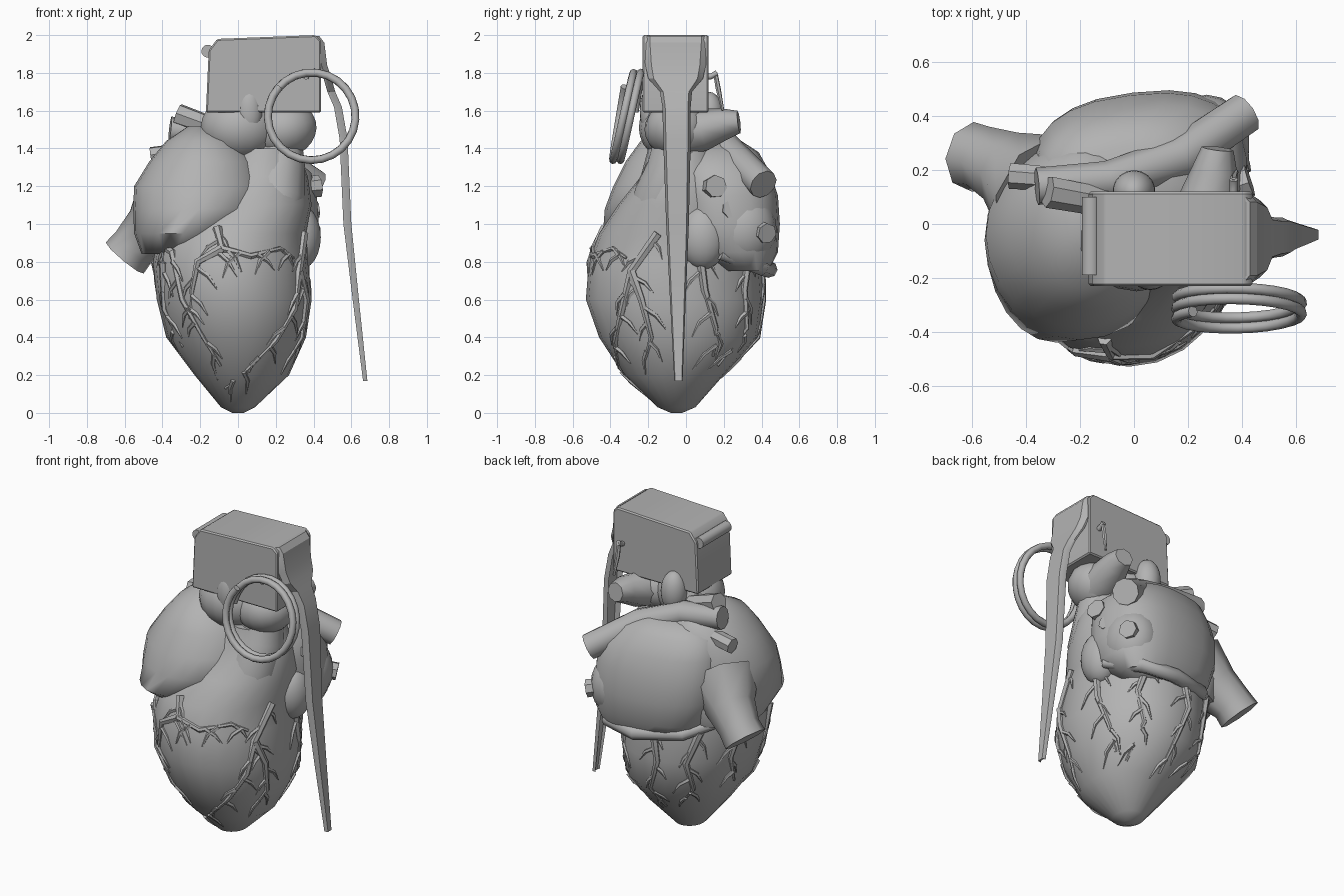
import bpy, bmesh, math, random
from mathutils import Vector, Matrix

random.seed(4)
cube = bpy.data.objects.get("Cube")
if cube:
    bpy.data.objects.remove(cube, do_unlink=True)

grey = bpy.data.materials.new("plain grey")
grey.use_nodes = True
grey.diffuse_color = (0.45, 0.45, 0.45, 1)
grey.node_tree.nodes["Principled BSDF"].inputs["Base Color"].default_value = (0.45, 0.45, 0.45, 1)


def finish(name, bm, angle=40):
    bmesh.ops.recalc_face_normals(bm, faces=bm.faces)
    mesh = bpy.data.meshes.new(name)
    bm.to_mesh(mesh)
    bm.free()
    mesh.materials.append(grey)
    ob = bpy.data.objects.new(name, mesh)
    bpy.context.collection.objects.link(ob)
    bpy.ops.object.select_all(action="DESELECT")
    ob.select_set(True)
    bpy.context.view_layer.objects.active = ob
    bpy.ops.object.shade_smooth_by_angle(angle=math.radians(angle))
    return ob


def bridge(bm, loops):
    rings = [[bm.verts.new(p) for p in loop] for loop in loops]
    n = len(rings[0])
    for a, b in zip(rings, rings[1:]):
        for i in range(n):
            j = (i + 1) % n
            bm.faces.new((a[i], a[j], b[j], b[i]))
    bm.faces.new(rings[0][::-1])
    bm.faces.new(rings[-1])


def add_tube(bm, path, radii, sides=8):
    """Round tube along a path, one radius per point."""
    pts = [Vector(p) for p in path]
    loops, side = [], None
    for i, p in enumerate(pts):
        d = (pts[min(i + 1, len(pts) - 1)] - pts[max(i - 1, 0)]).normalized()
        if side is None:
            side = d.orthogonal()
        side = (side - d * side.dot(d)).normalized()
        up = d.cross(side)
        turn = [math.tau * k / sides for k in range(sides)]
        loops.append([p + radii[i] * (math.cos(t) * side + math.sin(t) * up) for t in turn])
    bridge(bm, loops)


def tube(name, path, radii, sides=8):
    bm = bmesh.new()
    add_tube(bm, path, radii, sides)
    return finish(name, bm, 50)


def blob(name, centre, size, tilt=0):
    bm = bmesh.new()
    m = Matrix.Translation(centre) @ Matrix.Rotation(math.radians(tilt), 4, "Y") @ Matrix.Diagonal((*size, 1))
    bmesh.ops.create_uvsphere(bm, u_segments=18, v_segments=12, radius=1, matrix=m)
    return finish(name, bm, 60)


def oval(row, deg, power=1, twist=0):
    """Point on a stacked oval; a power below 1 squares it off, twist turns it."""
    z, cx, cy, rx, ry = row
    t = math.radians(deg)
    c, s = math.cos(t), math.sin(t)
    p = Vector((rx * math.copysign(abs(c) ** power, c), ry * math.copysign(abs(s) ** power, s), 0))
    return Matrix.Rotation(math.radians(twist), 3, "Z") @ p + Vector((cx, cy, z))


def stack(name, rows, power=1, twist=0):
    bm = bmesh.new()
    bridge(bm, [[oval(row, k * 15, power, twist) for k in range(24)] for row in rows])
    return finish(name, bm, 60)


# Stacked ovals as z, centre x, centre y, radius x, radius y
BODY = [(0, 0, -.05, .03, .03), (.03, 0, -.05, .09, .1), (.2, .02, -.065, .25, .265),
        (.4, -.01, -.04, .37, .42), (.6, -.02, -.06, .41, .47), (.8, -.04, -.06, .41, .455),
        (.95, -.03, -.04, .39, .42), (1.1, .06, -.03, .33, .33), (1.25, .13, -.02, .24, .22),
        (1.4, .15, -.03, .16, .17)]
RIGHT_ATRIUM = [(.84, -.28, 0, .23, .29), (.95, -.29, -.06, .26, .38), (1.08, -.2, -.06, .355, .37),
                (1.2, -.2, -.04, .35, .345), (1.33, -.18, -.01, .29, .31), (1.44, -.18, .01, .2, .25),
                (1.52, -.2, .02, .06, .1)]
BACK_ATRIUM = [(.75, .07, .3, .27, .13), (.85, .05, .24, .36, .24), (1, .03, .21, .4, .28),
               (1.15, .02, .2, .4, .28), (1.27, .01, .17, .38, .27), (1.38, -.03, .16, .3, .22),
               (1.44, -.03, .17, .17, .12)]


def on_body(deg, z):
    """Point on the ventricle surface; 0 degrees is +x, -90 is the front."""
    for a, b in zip(BODY, BODY[1:]):
        if z <= b[0]:
            break
    f = (z - a[0]) / (b[0] - a[0])
    return oval([p + (q - p) * f for p, q in zip(a, b)], deg)


stack("ventricles", BODY)
stack("right_atrium", RIGHT_ATRIUM)
stack("back_atrium", BACK_ATRIUM, .8, 7)

# Coronary vessels: main stems with short random side twigs
STEMS = [[(-165, .9), (-140, .85), (-132, .6), (-118, .4), (-112, .25)],
         [(-105, .98), (-97, .87), (-75, .83), (-50, .87), (-35, .82)],
         [(-97, .87), (-115, .8), (-122, .65), (-128, .5)],
         [(-15, .95), (-30, .75), (-38, .55), (-55, .38), (-80, .24), (-115, .13)],
         [(-30, .75), (-22, .6), (-20, .4), (-30, .28)],
         [(15, .9), (20, .65), (28, .45), (35, .3)],
         [(60, .85), (52, .65), (58, .45), (48, .25)],
         [(90, .8), (98, .6), (90, .4), (96, .22)],
         [(130, .8), (122, .6), (130, .42), (118, .28)],
         [(165, .8), (158, .6), (168, .42)],
         [(-150, .8), (-158, .55), (-148, .35)]]
bm = bmesh.new()
for stem in STEMS:
    n = len(stem)
    add_tube(bm, [on_body(*s) for s in stem], [.026 - .018 * i / (n - 1) for i in range(n)], 6)
    for (a0, z0), (a1, z1) in zip(stem, stem[1:]):
        for f, way in ((.2, 1), (.6, -1)):
            a, z = a0 + (a1 - a0) * f, z0 + (z1 - z0) * f
            reach = way * random.uniform(8, 15)
            drop = random.uniform(.06, .11)
            twig = [(a, z), (a + reach * .6, max(z - drop * .5, .04)), (a + reach, max(z - drop * 1.3, .03))]
            add_tube(bm, [on_body(*s) for s in twig], [.014, .012, .003], 5)
finish("coronary_vessels", bm)

# Swellings around the base of the heart
blob("left_auricle", (.33, .09, .93), (.11, .13, .17))
blob("back_auricle", (.27, .3, .97), (.16, .18, .2))
blob("neck_front_bulb", (.01, -.06, 1.51), (.21, .19, .18))
blob("neck_side_bulb", (.24, -.05, 1.5), (.18, .17, .15), -15)
blob("front_lug", (.06, -.19, 1.6), (.07, .055, .13))
blob("back_lug", (0, .12, 1.57), (.08, .08, .13))

# Great vessels
tube("pulmonary_trunk", [(.16, -.16, .98), (.2, -.12, 1.15), (.22, -.07, 1.3), (.22, -.05, 1.45)],
     [.15, .16, .14, .12], 12)
tube("long_back_vessel", [(-.36, .14, 1.5), (-.1, .16, 1.47), (.16, .24, 1.37), (.41, .41, 1.21)],
     [.07, .075, .085, .08], 10)
tube("lower_vein", [(-.34, .12, 1.1), (-.46, .2, .97), (-.55, .24, .88), (-.6, .25, .82)],
     [.23, .15, .125, .13], 8)
tube("neck_branch", [(.25, -.04, 1.49), (.28, .1, 1.5), (.3, .2, 1.53), (.31, .28, 1.54)],
     [.14, .11, .085, .06], 8)
tube("coronary_sinus", [(-.4, .17, .86), (-.22, .35, .79), (.06, .44, .76), (.27, .4, .77), (.38, .18, .84)],
     [.03, .04, .045, .045, .03], 8)
STUBS = [((-.1, .08, 1.5), (-.32, .12, 1.58), .055), ((-.2, .16, 1.4), (-.46, .18, 1.36), .045),
         ((.25, .1, 1.18), (.43, .16, 1.2), .055), ((.28, .2, 1.06), (.42, .24, 1.08), .045),
         ((.28, .36, .98), (.41, .43, .95), .05)]
for i, (a, b, r) in enumerate(STUBS):
    tube(f"vessel_stub_{i + 1}", [a, b], [r, r * 1.1], 7)

# Fuse housing: side profile with chamfered top corners, drawn across its depth
HOUSING = [(-.17, 1.59), (-.155, 1.92), (-.11, 1.98), (.41, 2), (.44, 1.97), (.44, 1.59)]
bm = bmesh.new()
bridge(bm, [[(x, y, z) for x, z in HOUSING] for y in (-.23, .12)])
bmesh.ops.bevel(bm, geom=bm.edges[:], offset=.008, segments=1, affect="EDGES")
finish("fuse_housing", bm, 30)

# Hinge pin and its bracket
tube("hinge_pin", [(-.16, -.19, 1.915), (-.16, .1, 1.915)], [.034, .034], 14)
tube("hinge_bracket", [(-.13, -.1, 1.915), (-.13, .01, 1.915)], [.03, .03], 8)

# Safety lever: bent tapering strip with folded edges, as x, z, middle y, half width
LEVER = [(.43, 1.995, -.055, .17), (.457, 1.96, -.055, .17), (.472, 1.84, -.055, .16),
         (.495, 1.77, -.055, .145), (.515, 1.7, -.053, .085), (.55, 1.62, -.05, .075),
         (.58, 1.45, -.048, .073), (.6, 1, -.045, .06), (.64, .6, -.043, .042), (.685, .17, -.04, .022)]
bm = bmesh.new()
loops = []
for x, z, y, w in LEVER:
    fold = min(.03, w * .5)
    outer = [(x - fold, y - w, z), (x, y - w * .8, z), (x, y + w * .8, z), (x - fold, y + w, z)]
    inner = [(px - .012, py, pz) for px, py, pz in reversed(outer)]
    loops.append(outer + inner)
bridge(bm, loops)
finish("safety_lever", bm, 30)

# Split ring with two turns, and the pull pin that holds it
coil, turns = [], 2.1
for k in range(53):
    t = math.tau * turns * k / 52 + 2.4
    coil.append((.39 + .232 * math.cos(t), -.355 + .08 * k / 52 + .045 * math.sin(t), 1.57 + .232 * math.sin(t)))
tube("pull_ring", coil, [.021] * len(coil), 8)
tube("pull_pin", [(.36, -.27, 1.78), (.37, .13, 1.78), (.37, .165, 1.8)], [.016] * 3, 8)
tube("pin_tail", [(.37, .155, 1.8), (.37, .17, 1.72), (.38, .195, 1.6)], [.012, .014, .008], 6)
